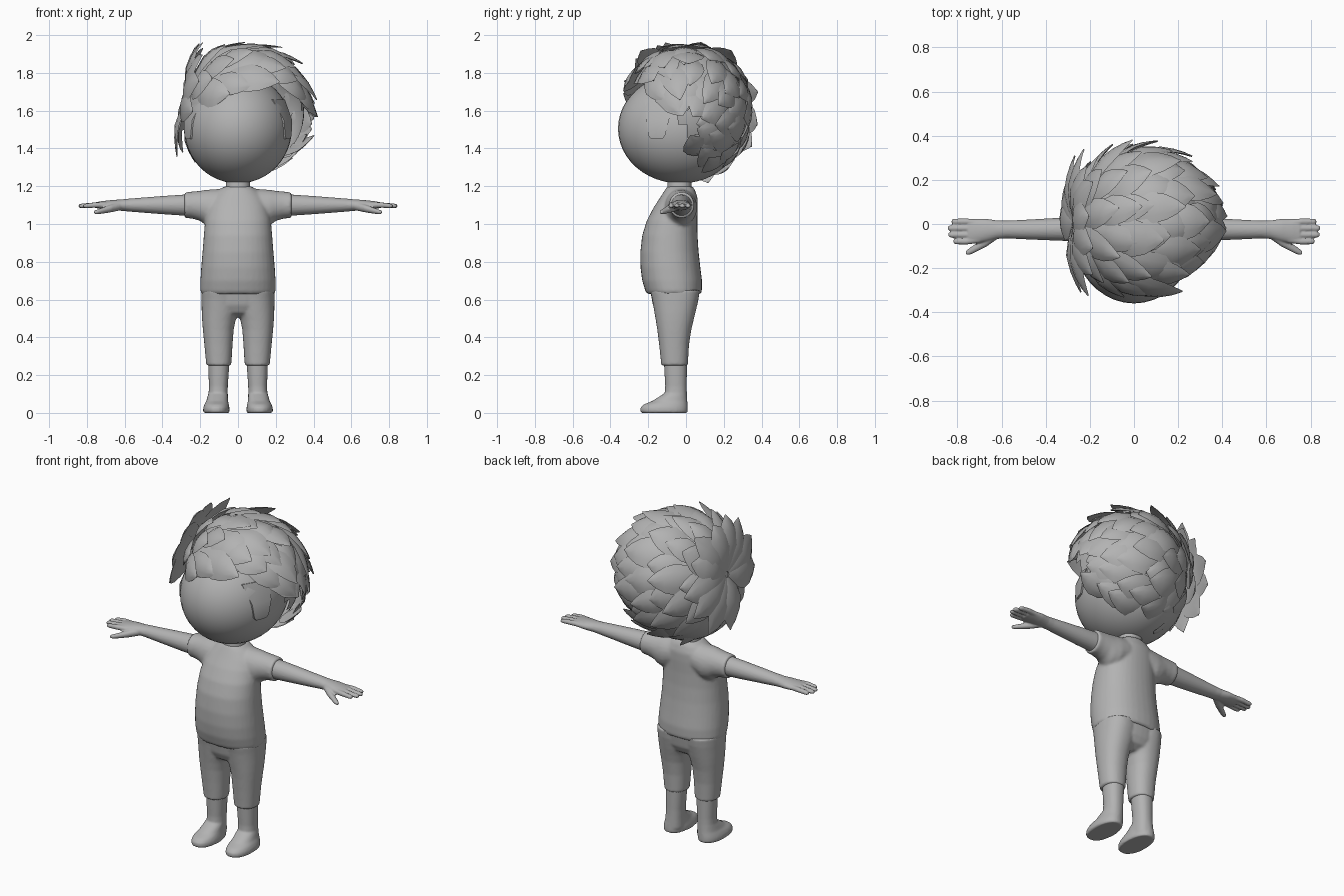
import bpy, bmesh, math, random
from mathutils import Vector as V

if "Cube" in bpy.data.objects:
    bpy.data.objects.remove(bpy.data.objects["Cube"])

random.seed(4)
grey = bpy.data.materials.new("plain_grey")
grey.diffuse_color = (0.45, 0.45, 0.45, 1)
grey.use_nodes = True
grey.node_tree.nodes["Principled BSDF"].inputs["Base Color"].default_value = grey.diffuse_color


def finish(name, bm, mirror=False, angle=40, voxel=0, smooth=4):
    bmesh.ops.recalc_face_normals(bm, faces=bm.faces)
    me = bpy.data.meshes.new(name)
    bm.to_mesh(me)
    bm.free()
    ob = bpy.data.objects.new(name, me)
    bpy.context.collection.objects.link(ob)
    me.materials.append(grey)
    bpy.ops.object.select_all(action='DESELECT')
    ob.select_set(True)
    bpy.context.view_layer.objects.active = ob
    bpy.ops.object.shade_smooth_by_angle(angle=math.radians(angle))
    if mirror:
        ob.modifiers.new("mirror", 'MIRROR')
    if voxel:  # melt overlapping volumes into one soft surface
        m = ob.modifiers.new("melt", 'REMESH')
        m.mode, m.voxel_size, m.use_smooth_shade = 'VOXEL', voxel, True
        s = ob.modifiers.new("soften", 'SMOOTH')
        s.factor, s.iterations = 0.5, smooth
    return ob


def skin(bm, rings):
    """Bridge equal rings of points and cap both ends."""
    loops = [[bm.verts.new(p) for p in r] for r in rings]
    n = len(loops[0])
    for a, b in zip(loops, loops[1:]):
        for i in range(n):
            j = (i + 1) % n
            bm.faces.new((a[i], a[j], b[j], b[i]))
    bm.faces.new(loops[0][::-1])
    bm.faces.new(loops[-1])


def oval(c, u, v, n=24, power=0.9):
    pts = []
    for i in range(n):
        a = 2 * math.pi * i / n
        ca, sa = math.cos(a), math.sin(a)
        pts.append(V(c) + V(u) * math.copysign(abs(ca) ** power, ca)
                   + V(v) * math.copysign(abs(sa) ** power, sa))
    return pts


def upright(rows):
    """Rows of z, x low, x high, y front, y back."""
    return [oval(((a + b) / 2, (f + k) / 2, z), ((b - a) / 2, 0, 0), (0, (k - f) / 2, 0), 36)
            for z, a, b, f, k in rows]


def sideways(rows, n=24, side=1):
    """Rows of x, y centre, z centre, y radius, z radius."""
    return [oval((x * side, y, z), (0, ry, 0), (0, 0, rz), n, 1) for x, y, z, ry, rz in rows]


# Shirt body with sleeves
bm = bmesh.new()
skin(bm, upright([(z, -w, w, f, k) for z, w, f, k in [
    (0.63, .194, -.206, .079), (0.645, .199, -.215, .084), (0.70, .199, -.232, .085),
    (0.77, .195, -.241, .076), (0.85, .188, -.242, .067), (0.94, .181, -.232, .061),
    (1.02, .174, -.207, .060), (1.09, .160, -.170, .062), (1.14, .140, -.137, .061),
    (1.178, .105, -.113, .048), (1.198, .074, -.100, .036)]]))
for side in (1, -1):
    skin(bm, sideways([
        (.07, -.028, 1.10, .085, .088), (.13, -.028, 1.085, .086, .099), (.17, -.028, 1.087, .080, .094),
        (.20, -.025, 1.096, .073, .080), (.24, -.023, 1.10, .068, .072), (.283, -.023, 1.10, .067, .068)],
        side=side))
finish("shirt", bm, voxel=.009)

# Arms and hands
bm = bmesh.new()
skin(bm, sideways([
    (.25, -.023, 1.10, .056, .058), (.36, -.024, 1.10, .051, .051), (.48, -.025, 1.10, .045, .042),
    (.58, -.025, 1.10, .040, .034), (.62, -.026, 1.10, .042, .030), (.67, -.028, 1.10, .052, .027),
    (.72, -.032, 1.10, .056, .021), (.752, -.034, 1.10, .053, .016)]))
for y, tip in ((.011, .826), (-.019, .844), (-.049, .840), (-.079, .818)):
    skin(bm, sideways([(.70, y * .85 - .004, 1.10, .015, .015), (.76, y, 1.10, .0145, .0145),
                       (tip - .012, y, 1.096, .0135, .012), (tip, y, 1.095, .009, .008)], 12))
skin(bm, sideways([(.62, -.045, 1.095, .024, .022), (.67, -.080, 1.083, .024, .021),
                   (.72, -.110, 1.07, .019, .016), (.745, -.124, 1.064, .016, .013),
                   (.762, -.131, 1.062, .009, .008)], 12))
finish("arm", bm, True, voxel=.005, smooth=2)

# Trousers
bm = bmesh.new()
skin(bm, upright([
    (.505, -.06, .06, -.11, .0), (.53, -.15, .15, -.155, .04), (.57, -.190, .190, -.175, .06),
    (.65, -.192, .192, -.19, .073)]))
for s in (1, -1):
    skin(bm, upright([(z, min(s * a, s * b), max(s * a, s * b), f, k) for z, a, b, f, k in [
        (.25, .037, .167, -.131, .010), (.275, .034, .170, -.133, .011),
        (.36, .029, .178, -.142, .016), (.44, .023, .186, -.152, .028), (.49, .013, .190, -.160, .040),
        (.53, .0, .192, -.167, .050), (.60, -.01, .193, -.179, .066), (.65, -.01, .193, -.19, .073)]]))
finish("trousers", bm, voxel=.008)

# Lower legs and feet
bm = bmesh.new()
skin(bm, upright([
    (.03, .053, .160, -.12, .006), (.08, .054, .157, -.114, .005), (.14, .054, .154, -.110, .004),
    (.27, .045, .158, -.117, .005)]))
skin(bm, upright([
    (0, .048, .180, -.236, .006), (.008, .044, .185, -.242, .009), (.028, .045, .184, -.241, .009),
    (.045, .049, .178, -.224, .008), (.062, .052, .168, -.180, .007), (.10, .054, .158, -.120, .005)]))
finish("foot_and_shin", bm, True, voxel=.007)

# Neck and head
bm = bmesh.new()
skin(bm, upright([(1.16, -.072, .072, -.105, .035), (1.20, -.064, .064, -.098, .028),
                  (1.28, -.066, .066, -.10, .03)]))
finish("neck", bm)
bm = bmesh.new()
bmesh.ops.create_uvsphere(bm, u_segments=40, v_segments=24, radius=1)
for v in bm.verts:
    v.co = V((v.co.x * .285, v.co.y * .33 - .03, v.co.z * .29 + 1.505))
finish("head", bm)

# Hair follows an ellipsoid and flows away from a whorl on one side
centre, radii = V((.035, .005, 1.60)), V((.325, .325, .34))
pole = V((-1, 0, .2)).normalized()
side_a = V((0, 1, 0))
side_b = pole.cross(side_a)


def hairline(p):
    if p.x < -.12:
        return 1.30 + min(.30, max(0, -p.y) * 1.3)
    return 1.30 + min(.40, max(0, .09 - p.y) * 1.4)


def on_hair(d, scale):
    p = centre + V((d.x * radii.x, d.y * radii.y, d.z * radii.z)) * scale
    if p.z > 1.93:
        p.z = min(2.0, 1.93 + (p.z - 1.93) * .6)
    return p


def flow(theta, phi):
    return pole * math.cos(theta) + (side_a * math.cos(phi) + side_b * math.sin(phi)) * math.sin(theta)


bm = bmesh.new()
bmesh.ops.create_uvsphere(bm, u_segments=40, v_segments=28, radius=1)
for v in bm.verts:
    v.co = on_hair(v.co.normalized(), .97)
bmesh.ops.delete(bm, geom=[v for v in bm.verts if v.co.z < hairline(v.co) + .03], context='VERTS')
finish("hair_cap", bm)


def tuft(bm, theta, phi, length, width, lift, rise=.07):
    across = side_b * math.cos(phi) - side_a * math.sin(phi)
    rings = []
    for t, w in ((0, .5), (.22, .88), (.48, 1), (.7, .78), (.87, .42), (1, .04)):
        d = flow(theta + length * t, phi)
        s = .96 + rise * min(1, t * 2) + lift * t * t
        ring = []
        for e, h in ((-1, 0), (-.5, .026), (0, .038), (.5, .026), (1, 0), (.5, -.022), (0, -.03), (-.5, -.022)):
            ring.append(on_hair((d + across * e * w * width).normalized(), s + h * (.3 + .7 * w)))
        rings.append(ring)
    skin(bm, rings)


bm = bmesh.new()
theta = .35
row = 0
while theta < 2.55:
    count = max(6, round(2 * math.pi * math.sin(theta + .25) / .40))
    for i in range(count):
        phi = 2 * math.pi * (i + .5 * (row % 2) + random.uniform(-.2, .2)) / count
        length = min(random.uniform(.58, .82), 3.0 - theta)
        lift = random.uniform(.03, .17)
        tip = on_hair(flow(theta + length, phi), 1)
        mid = on_hair(flow(theta + length * .5, phi), 1)
        if tip.z > hairline(tip) - .02 and mid.z > hairline(mid) + .02:
            tuft(bm, theta, phi, length, random.uniform(.20, .27), lift)
    theta += .27
    row += 1
finish("hair_tufts", bm, angle=50)

# Whorl of long flat spikes standing off the side of the head
bm = bmesh.new()
for i in range(13):
    phi = 2 * math.pi * (i + random.uniform(-.15, .15)) / 13
    length = random.uniform(.72, .88)
    tip = on_hair(flow(.05 + length, phi), 1.3)
    if tip.y > -.08 or tip.z > 1.58:
        tuft(bm, .05, phi, length, .27, random.uniform(.17, .27), .12)
finish("hair_whorl", bm, angle=50)

# Sideburn lying on the head in front of the hair
bm = bmesh.new()
rows = []
for z, f, k in ((1.45, -.185, -.125), (1.47, -.20, -.11), (1.55, -.21, -.09), (1.66, -.22, -.06)):
    rows.append([V((.285 * s * math.sqrt(max(0, 1 - ((y + .03) / .33) ** 2 - ((z - 1.505) / .29) ** 2)), y, z))
                 for s, y in ((1.035, f), (1.035, (f + k) / 2), (1.035, k), (.95, k), (.95, f))])
skin(bm, rows)
finish("sideburn", bm, True)
